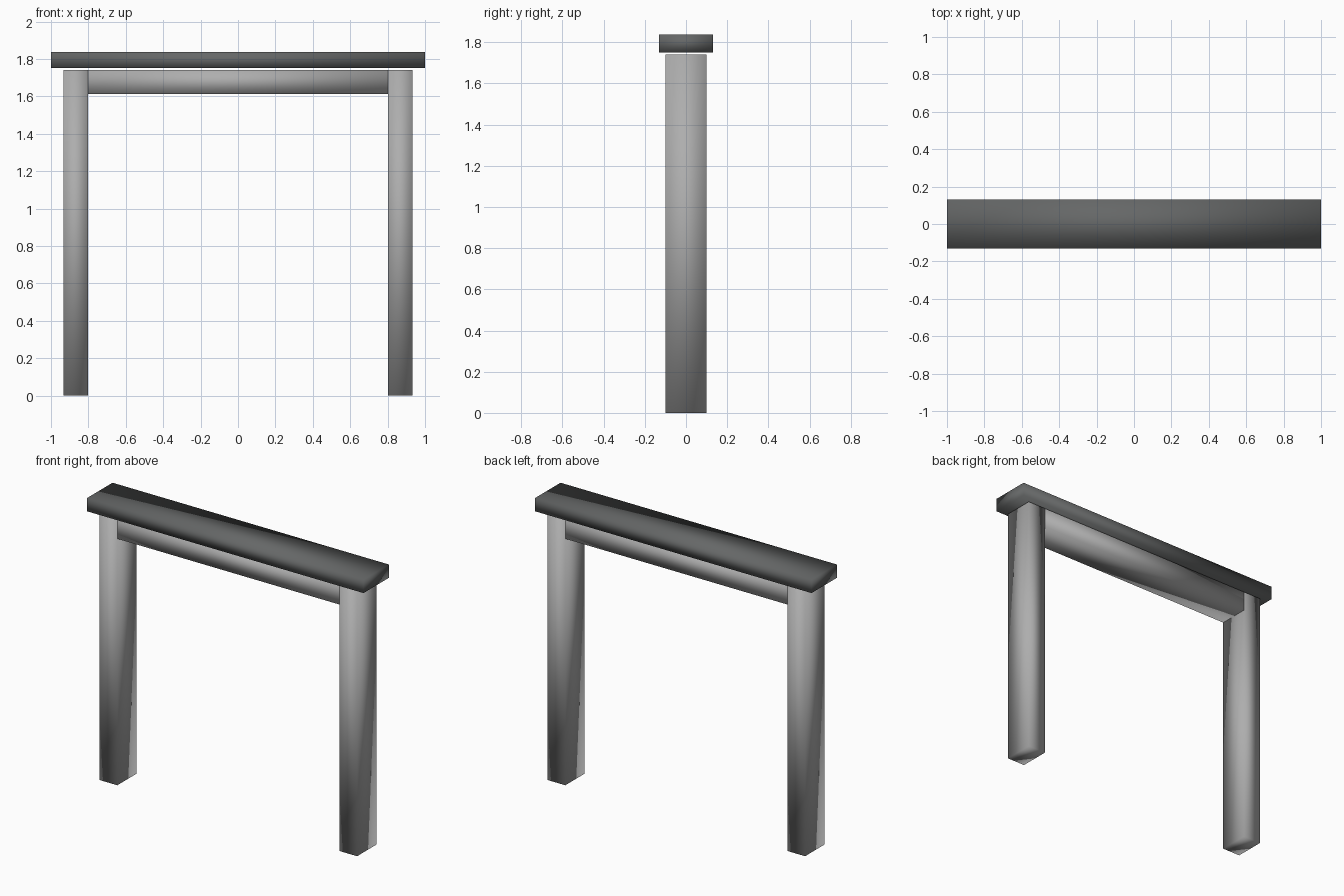
import bpy
import bmesh
from mathutils import Matrix, Vector

cube = bpy.data.objects.get("Cube")
if cube:
    bpy.data.objects.remove(cube, do_unlink=True)


def make_material(name, color):
    mat = bpy.data.materials.new(name)
    mat.use_nodes = True
    mat.diffuse_color = color
    mat.node_tree.nodes["Principled BSDF"].inputs["Base Color"].default_value = color
    return mat


def make_box(name, low, high, mat):
    """Softly shaded box spanning two opposite corners."""
    low, high = Vector(low), Vector(high)
    bm = bmesh.new()
    place = Matrix.Translation((low + high) / 2) @ Matrix.Diagonal((*(high - low), 1))
    bmesh.ops.create_cube(bm, size=1, matrix=place)
    for face in bm.faces:
        face.smooth = True
    mesh = bpy.data.meshes.new(name)
    bm.to_mesh(mesh)
    bm.free()
    mesh.materials.append(mat)
    obj = bpy.data.objects.new(name, mesh)
    bpy.context.collection.objects.link(obj)
    return obj


stone = make_material("light grey stone", (0.42, 0.42, 0.42, 1))
slate = make_material("dark grey slate", (0.13, 0.135, 0.135, 1))

inner, outer, depth, leg_top = 0.803, 0.932, 0.1, 1.742

# Two upright posts
make_box("left_post", (inner, -depth, 0), (outer, depth, leg_top), stone)
make_box("right_post", (-outer, -depth, 0), (-inner, depth, leg_top), stone)

# Lintel between the posts
make_box("lintel", (-inner, -depth, 1.612), (inner, depth, leg_top), stone)

# Capping slab, floating just above the posts
make_box("top_slab", (-1, -0.131, 1.751), (1, 0.131, 1.838), slate)
